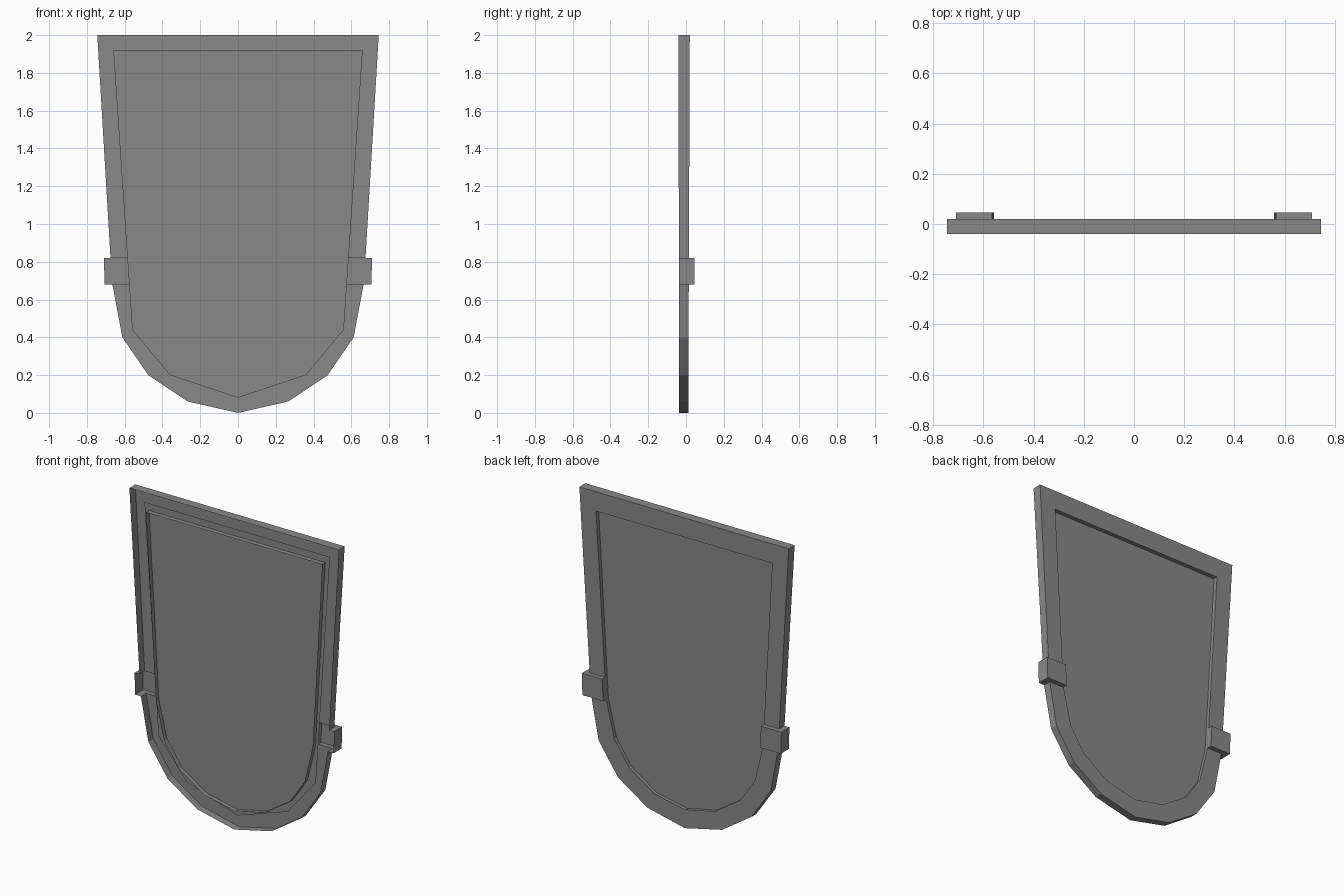
import bpy
import bmesh

cube = bpy.data.objects.get("Cube")
if cube:
    bpy.data.objects.remove(cube, do_unlink=True)

grey = bpy.data.materials.new("mid grey")
grey.use_nodes = True
COLOUR = (0.25, 0.25, 0.25, 1)
grey.diffuse_color = COLOUR
grey.node_tree.nodes["Principled BSDF"].inputs["Base Color"].default_value = COLOUR

# Half outlines (x, z), from the top corner down to the bottom tip
OUTER = [(.745, 2), (.675, .82), (.665, .68), (.612, .4), (.475, .2), (.265, .06), (0, 0)]
INNER = [(.627, 1.875), (.566, .82), (.558, .68), (.5, .44), (.395, .285), (.215, .165), (0, .12)]
PANEL = [(.66, 1.92), (.56, .44), (.36, .2), (0, .08)]
CLIP_X = {1: .71, 2: .706}
CLIP_BACK = .045


def front(z):
    return -.036 - .002 * z


def back(z):
    return .012 + .004 * z


def whole(half):
    return half + [(-x, z) for x, z in reversed(half[:-1])]


def make_object(name, faces):
    """Build an object from faces given as lists of points."""
    bm = bmesh.new()
    for pts in faces:
        bm.faces.new([bm.verts.new(p) for p in pts])
    bmesh.ops.remove_doubles(bm, verts=bm.verts, dist=.0001)
    bmesh.ops.recalc_face_normals(bm, faces=bm.faces)
    mesh = bpy.data.meshes.new(name)
    bm.to_mesh(mesh)
    bm.free()
    mesh.materials.append(grey)
    obj = bpy.data.objects.new(name, mesh)
    bpy.context.collection.objects.link(obj)
    return obj


# Frame: outer wall, back face and opening wall, hollow at the front
outer, inner = whole(OUTER), whole(INNER)
count = len(outer)
faces = []
for i in range(count):
    j = (i + 1) % count
    if i in (1, count - 3):      # the clips replace these stretches
        continue
    rings = []
    for k in (i, j):
        (ox, oz), (ix, iz) = outer[k], inner[k]
        rings.append([(ox, front(oz), oz), (ox, back(oz), oz),
                      (ix, back(iz), iz), (ix, front(iz), iz)])
    a, b = rings
    faces += [[a[k], b[k], b[k + 1], a[k + 1]] for k in range(3)]
make_object("frame", faces)

# Clips: raised blocks that wrap the frame on each side
for side, name in ((1, "left_clip"), (-1, "right_clip")):
    faces, rings = [], []
    for k in (1, 2):
        ox, z = OUTER[k]
        ix = INNER[k][0]
        cx = CLIP_X[k]
        ring = [(cx, front(z)), (cx, CLIP_BACK), (ix, CLIP_BACK), (ix, front(z))]
        rings.append([(side * x, y, z) for x, y in ring])
        cap = [(ox, front(z))] + ring[:3] + [(ix, back(z)), (ox, back(z))]
        faces.append([(side * x, y, z) for x, y in cap])
    a, b = rings
    faces += [[a[k], b[k], b[k + 1], a[k + 1]] for k in range(3)]
    make_object(name, faces)

# Panel: a flat sheet held inside the frame
make_object("panel", [[(x, -.008, z) for x, z in whole(PANEL)]])
